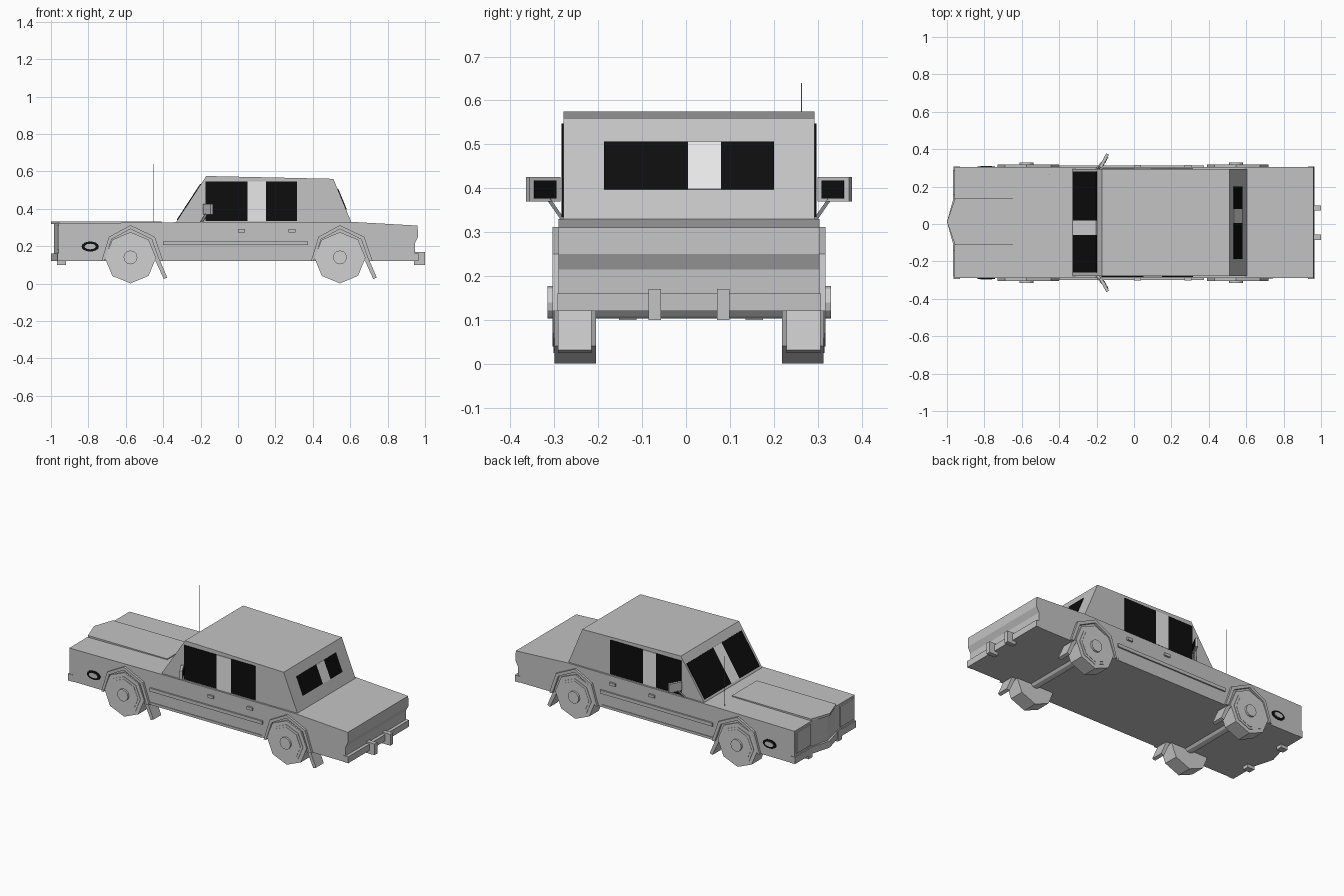
import bpy, bmesh, math
from mathutils import Vector

if "Cube" in bpy.data.objects:
    bpy.data.objects.remove(bpy.data.objects["Cube"])

YC = 0.007  # centre line of the car


def material(name, v):
    m = bpy.data.materials.new(name)
    m.diffuse_color = (v, v, v, 1)
    m.use_nodes = True
    m.node_tree.nodes["Principled BSDF"].inputs["Base Color"].default_value = m.diffuse_color
    return m


BODY = material("body_grey", 0.55)
WHEEL = material("wheel_grey", 0.63)
LIGHT = material("pillar_light_grey", 0.8)
BLACK = material("window_black", 0.004)


def prism(name, pts, vec, mat=BODY):
    """Extrude a flat polygon along a vector."""
    bm = bmesh.new()
    face = bm.faces.new([bm.verts.new(p) for p in pts])
    ext = bmesh.ops.extrude_face_region(bm, geom=[face], use_keep_orig=True)
    moved = [g for g in ext["geom"] if isinstance(g, bmesh.types.BMVert)]
    bmesh.ops.translate(bm, verts=moved, vec=Vector(vec))
    bmesh.ops.recalc_face_normals(bm, faces=bm.faces[:])
    me = bpy.data.meshes.new(name)
    bm.to_mesh(me)
    bm.free()
    me.materials.append(mat)
    ob = bpy.data.objects.new(name, me)
    bpy.context.collection.objects.link(ob)
    return ob


def side_profile(name, xz, y0, y1, mat=BODY):
    return prism(name, [(x, y0, z) for x, z in xz], (0, y1 - y0, 0), mat)


def plan(name, xy, z0, z1, mat=BODY):
    return prism(name, [(x, y, z0) for x, y in xy], (0, 0, z1 - z0), mat)


def box(name, x0, x1, y0, y1, z0, z1, mat=BODY):
    return plan(name, [(x0, y0), (x1, y0), (x1, y1), (x0, y1)], z0, z1, mat)


def ring(cx, cz, rx, rz, n):
    return [(cx + rx * math.sin(2 * math.pi * i / n),
             cz - rz * math.cos(2 * math.pi * i / n)) for i in range(n)]


# lower body and cabin
side_profile("lower_body", [(-0.96, 0.12), (-0.96, 0.322), (-0.33, 0.328),
             (0.605, 0.33), (0.96, 0.31), (0.963, 0.25), (0.945, 0.215),
             (0.945, 0.12)], YC - 0.297, YC + 0.297)
WS0, WS1 = (-0.33, 0.33), (-0.17, 0.575)     # windscreen slope
RW0, RW1 = (0.605, 0.33), (0.51, 0.56)       # rear window slope
side_profile("cabin", [(-0.33, 0.32), WS0, WS1, RW1, RW0, (0.605, 0.32)],
             YC - 0.286, YC + 0.286)

# raised bonnet centre with pointed nose
NC, NW = 0.012, 0.123


def nose(tip, back):
    return [(back, NC - NW), (-0.957, NC - NW), (tip, NC),
            (-0.957, NC + NW), (back, NC + NW)]


plan("grille_nose", nose(-0.985, -0.9), 0.13, 0.322)
plan("bonnet_centre", nose(-1.0, -0.41), 0.318, 0.333)

# bumpers and overriders
plan("front_bumper", [(-0.93, YC - 0.3), (-0.966, YC - 0.3),
     (-0.966, NC - NW), (-1.0, NC), (-0.966, NC + NW),
     (-0.966, YC + 0.3), (-0.93, YC + 0.3)], 0.12, 0.162)
box("rear_bumper", 0.93, 0.965, YC - 0.3, YC + 0.3, 0.12, 0.16)
for y in (-0.133, 0.155):
    box("front_overrider", -0.968, -0.92, y - 0.02, y + 0.02, 0.10, 0.168)
for y in (-0.071, 0.085):
    box("rear_overrider", 0.94, 1.0, y - 0.014, y + 0.014, 0.10, 0.17)

# headlamp plates
for s in (-1, 1):
    y = YC + s * 0.215
    box("headlamp", -0.968, -0.95, y - 0.068, y + 0.068, 0.18, 0.31)


# glass: black panes with a light pillar between them
def slope_glass(name, a, b, t0, t1, cuts, out):
    a, b = Vector(a), Vector(b)
    p, q = a.lerp(b, t0), a.lerp(b, t1)
    d = (b - a).normalized()
    n = Vector((-d.y, d.x))
    n = n if n.x * out > 0 else -n
    for i, mat in enumerate((BLACK, LIGHT, BLACK)):
        y0, y1 = cuts[i], cuts[i + 1]
        pts = [(p.x, y0, p.y), (p.x, y1, p.y), (q.x, y1, q.y), (q.x, y0, q.y)]
        prism(name + ("_pillar" if i == 1 else "_pane"), pts,
              (n.x * 0.004, 0, n.y * 0.004), mat)


slope_glass("windscreen", WS0, WS1, 0.04, 0.82, (-0.26, -0.06, 0.02, 0.28), -1)
slope_glass("rear_window", RW0, RW1, 0.29, 0.76, (-0.187, 0.005, 0.08, 0.2), 1)
for s, cuts in ((-1, (-0.175, 0.05, 0.15, 0.315)),
                (1, (-0.175, 0.0, 0.09, 0.315))):
    y = YC + s * 0.286
    for i, mat in enumerate((BLACK, LIGHT, BLACK)):
        box("side_pillar" if i == 1 else "side_window", cuts[i], cuts[i + 1],
            y, y + s * 0.004, 0.335, 0.547, mat)

# wheels, axles, arches and mud flaps
for cx in (-0.575, 0.545):
    side_profile("axle_and_hub", ring(cx, 0.14, 0.037, 0.037, 12),
                 YC - 0.323, YC + 0.323, WHEEL)
    for s in (-1, 1):
        def Y(d):
            return YC + s * d
        side_profile("wheel", ring(cx, 0.138, 0.137, 0.137, 8),
                     Y(0.212), Y(0.306), WHEEL)
        side_profile("wheel_rim", ring(cx, 0.138, 0.113, 0.113, 8),
                     Y(0.3), Y(0.309), WHEEL)
        side_profile("wheel_disc", ring(cx, 0.138, 0.098, 0.098, 8),
                     Y(0.3), Y(0.311), WHEEL)
        outer = [(-0.155, 0.12), (-0.115, 0.25), (0, 0.312),
                 (0.13, 0.25), (0.175, 0.12)]
        inner = [(0.155, 0.12), (0.113, 0.237), (0, 0.292),
                 (-0.1, 0.237), (-0.14, 0.12)]
        side_profile("wheel_arch", [(cx + x, z) for x, z in outer + inner],
                     Y(0.285), Y(0.311))
        flap = [(0.13, 0.13), (0.155, 0.13), (0.197, 0.032), (0.178, 0.025)]
        side_profile("mud_flap", [(cx + x, z) for x, z in flap],
                     Y(0.222), Y(0.299))

# details repeated on both sides
for s in (-1, 1):
    y = YC + s * 0.29
    o = YC + s * 0.306
    box("side_trim", -0.4, 0.375, y, o, 0.205, 0.226)
    box("sill", -0.4, 0.37, y, YC + s * 0.301, 0.12, 0.135)
    for x in (0.0, 0.27):
        box("door_handle", x, x + 0.038, y, YC + s * 0.308, 0.274, 0.291)
    side_profile("side_lamp", ring(-0.79, 0.198, 0.046, 0.027, 16),
                 y, YC + s * 0.301, BLACK)
    side_profile("side_lamp_lens", ring(-0.79, 0.198, 0.03, 0.015, 16),
                 y, YC + s * 0.304)
    # door mirror: angled housing, dark glass and slanted arm
    a, b = Vector((-0.187, YC + s * 0.3)), Vector((-0.148, YC + s * 0.371))
    plan("mirror_housing", [a, b, b + Vector((0.014, -s * 0.007)),
         a + Vector((0.014, -s * 0.007))], 0.37, 0.425)
    back = Vector((0.0145, -s * 0.007))
    p, q = a.lerp(b, 0.15) + back, a.lerp(b, 0.85) + back
    lip = Vector((0.003, -s * 0.0015))
    plan("mirror_glass", [p, q, q + lip, p + lip], 0.377, 0.418, BLACK)
    prism("mirror_arm", [(-0.205, YC + s * 0.28, 0.325),
          (-0.19, YC + s * 0.28, 0.325), (-0.19, YC + s * 0.29, 0.325),
          (-0.205, YC + s * 0.29, 0.325)], (0.03, s * 0.035, 0.05))

# aerial
plan("aerial", ring(-0.45, 0.263, 0.0015, 0.0015, 6), 0.32, 0.64)
